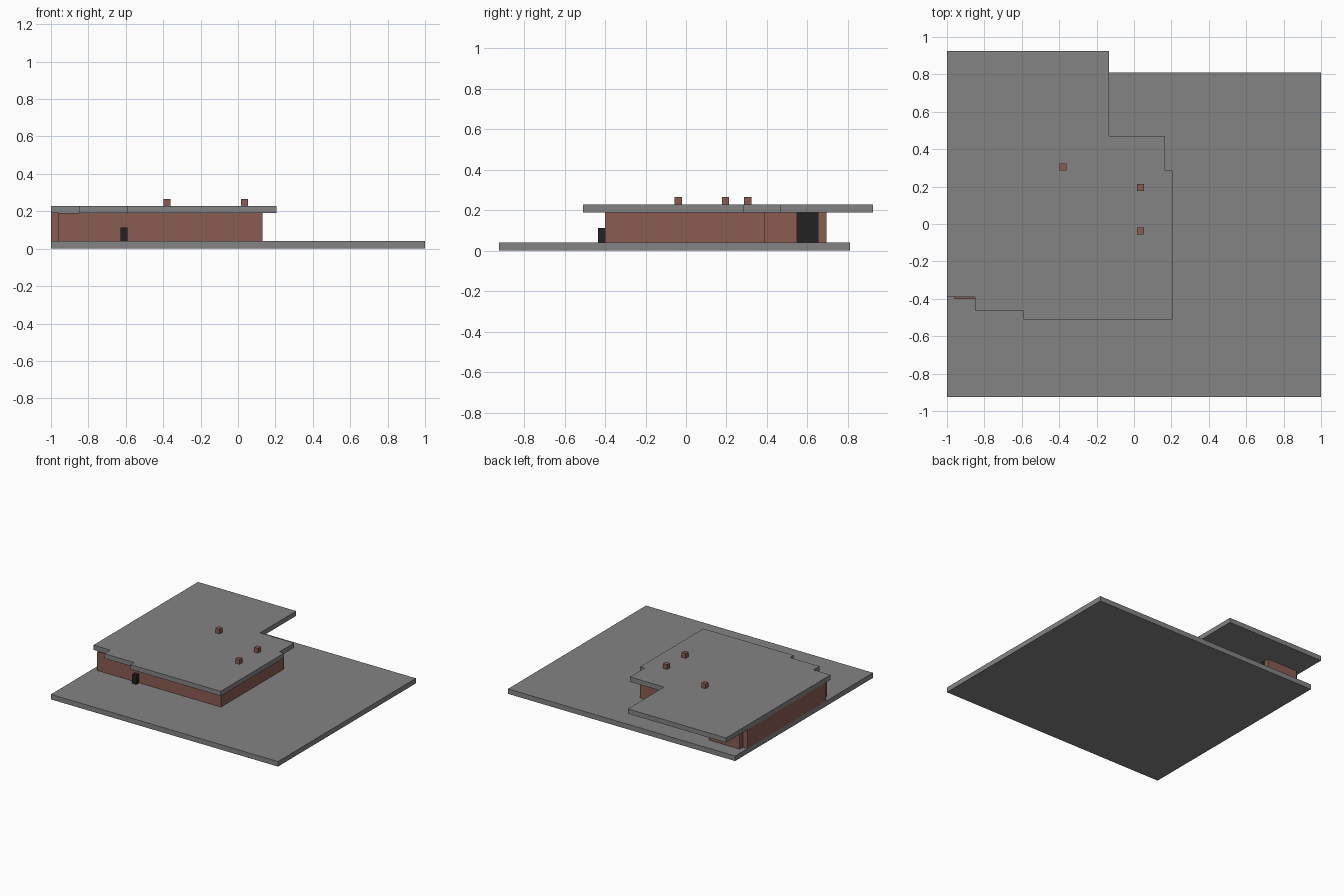
import bpy
import bmesh

cube = bpy.data.objects.get("Cube")
if cube:
    bpy.data.objects.remove(cube, do_unlink=True)


def material(name, color):
    mat = bpy.data.materials.new(name)
    mat.use_nodes = True
    mat.diffuse_color = color
    mat.node_tree.nodes["Principled BSDF"].inputs["Base Color"].default_value = color
    return mat


concrete = material("grey concrete", (0.23, 0.23, 0.23, 1))
brick = material("red brown brick", (0.25, 0.108, 0.083, 1))
dark = material("near black", (0.016, 0.016, 0.016, 1))


def prism(name, outline, bottom, top, mat):
    """Extrude a plan outline between two heights."""
    bm = bmesh.new()
    face = bm.faces.new([bm.verts.new((x, y, bottom)) for x, y in outline])
    result = bmesh.ops.extrude_face_region(bm, geom=[face])
    for item in result["geom"]:
        if isinstance(item, bmesh.types.BMVert):
            item.co.z = top
    bmesh.ops.recalc_face_normals(bm, faces=bm.faces)
    mesh = bpy.data.meshes.new(name)
    bm.to_mesh(mesh)
    bm.free()
    mesh.materials.append(mat)
    obj = bpy.data.objects.new(name, mesh)
    bpy.context.collection.objects.link(obj)
    return obj


def box(name, x0, x1, y0, y1, bottom, top, mat):
    return prism(name, [(x0, y0), (x1, y0), (x1, y1), (x0, y1)], bottom, top, mat)


GROUND, EAVES, ROOF = 0.04, 0.19, 0.228

# Ground slab
box("ground_slab", -1, 1, -0.925, 0.81, 0, GROUND, concrete)

# Brick walls: main block, rear wing and shallow side bay
prism("walls", [(-0.96, -0.4), (0.13, -0.4), (0.13, 0.39), (-0.69, 0.39),
                (-0.69, 0.695), (-0.96, 0.695), (-0.96, 0.655), (-1, 0.655),
                (-1, -0.33), (-0.96, -0.33)], GROUND, EAVES, brick)

# Stepped flat roof
prism("flat_roof", [(-1, -0.39), (-0.85, -0.39), (-0.85, -0.465), (-0.59, -0.465),
                    (-0.59, -0.51), (0.205, -0.51), (0.205, 0.285), (0.165, 0.285),
                    (0.165, 0.47), (-0.135, 0.47), (-0.135, 0.925), (-1, 0.925)],
      EAVES, ROOF, concrete)

# Chimneys
for i, (x, y) in enumerate([(-0.38, 0.305), (0.035, 0.195), (0.035, -0.038)]):
    box(f"chimney_{i + 1}", x - 0.018, x + 0.018, y - 0.018, y + 0.018, ROOF, 0.266, brick)

# Front meter box and rear wing door
box("front_box", -0.627, -0.59, -0.436, -0.4, GROUND, 0.112, dark)
box("rear_door", -0.69, -0.685, 0.547, 0.656, GROUND, EAVES, dark)
